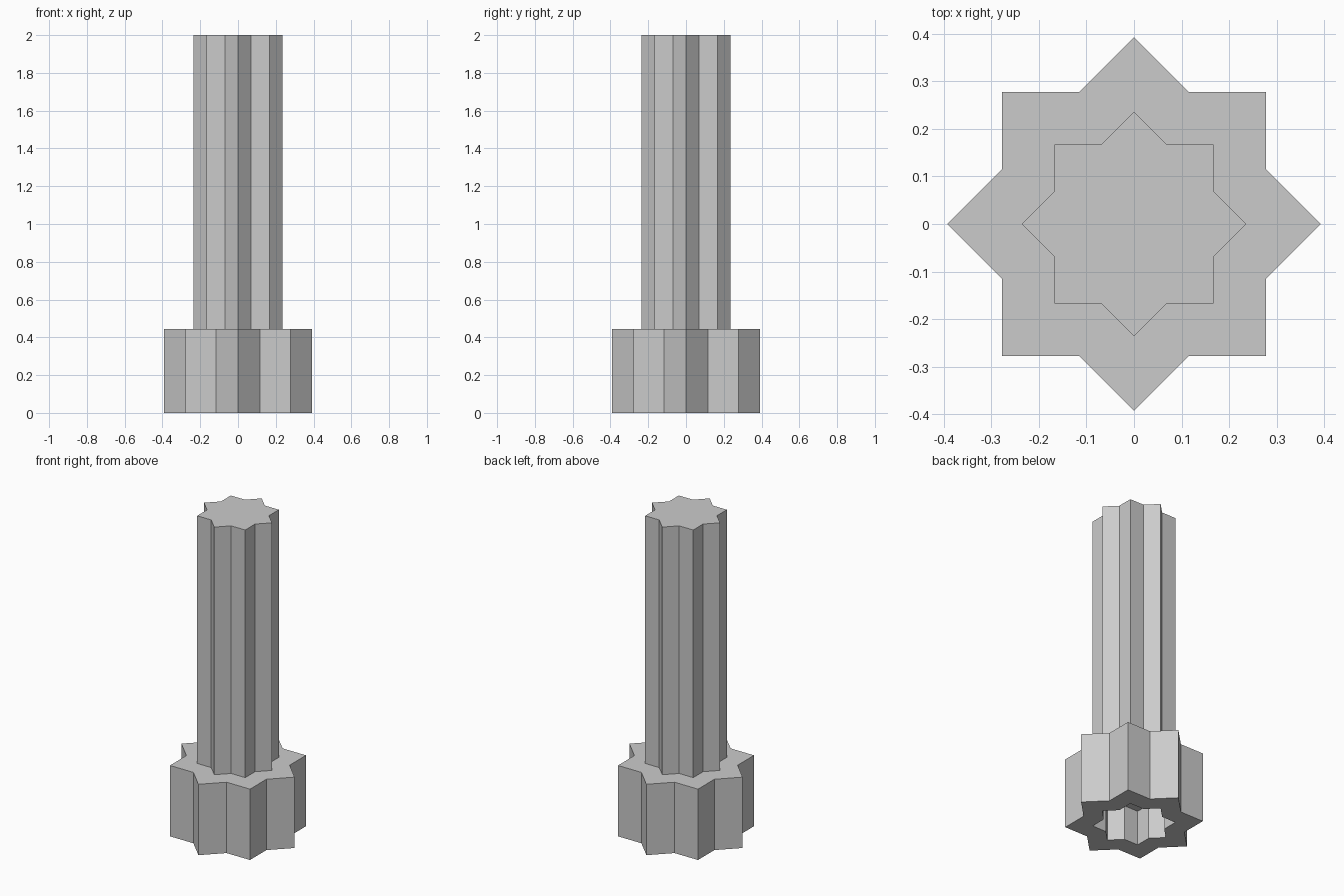
import bpy
import bmesh
from math import sin, cos, pi

cube = bpy.data.objects.get("Cube")
if cube:
    bpy.data.objects.remove(cube, do_unlink=True)

grey = bpy.data.materials.new("plain grey")
grey.use_nodes = True
colour = (0.6, 0.6, 0.6, 1)
grey.diffuse_color = colour
grey.node_tree.nodes["Principled BSDF"].inputs["Base Color"].default_value = colour

POINTS = 8
TIP, NOTCH = 0.393, 0.301        # head star radii
SHAFT_SCALE = 0.6                # shaft and socket share one smaller star
HEAD_TOP, SOCKET_TOP, TOP = 0.445, 0.22, 2.0


def star_ring(bm, scale, z):
    """Ring of vertices alternating between star tips and notches."""
    ring = []
    for i in range(2 * POINTS):
        r = scale * (NOTCH if i % 2 else TIP)
        a = pi * i / POINTS
        ring.append(bm.verts.new((r * cos(a), r * sin(a), z)))
    return ring


def bridge(bm, lower, upper):
    for i in range(len(lower)):
        j = (i + 1) % len(lower)
        bm.faces.new((lower[i], lower[j], upper[j], upper[i]))


def finish(bm, name):
    bmesh.ops.recalc_face_normals(bm, faces=bm.faces)
    mesh = bpy.data.meshes.new(name)
    bm.to_mesh(mesh)
    bm.free()
    mesh.materials.append(grey)
    obj = bpy.data.objects.new(name, mesh)
    bpy.context.collection.objects.link(obj)


# One closed skin: socket ceiling, socket wall, head, shoulder, shaft, top cap
bm = bmesh.new()
levels = [(SHAFT_SCALE, SOCKET_TOP), (SHAFT_SCALE, 0), (1, 0), (1, HEAD_TOP),
          (SHAFT_SCALE, HEAD_TOP), (SHAFT_SCALE, TOP)]
rings = [star_ring(bm, scale, z) for scale, z in levels]
for lower, upper in zip(rings, rings[1:]):
    bridge(bm, lower, upper)
bm.faces.new(rings[0])
bm.faces.new(rings[-1])
finish(bm, "star_bolt")
